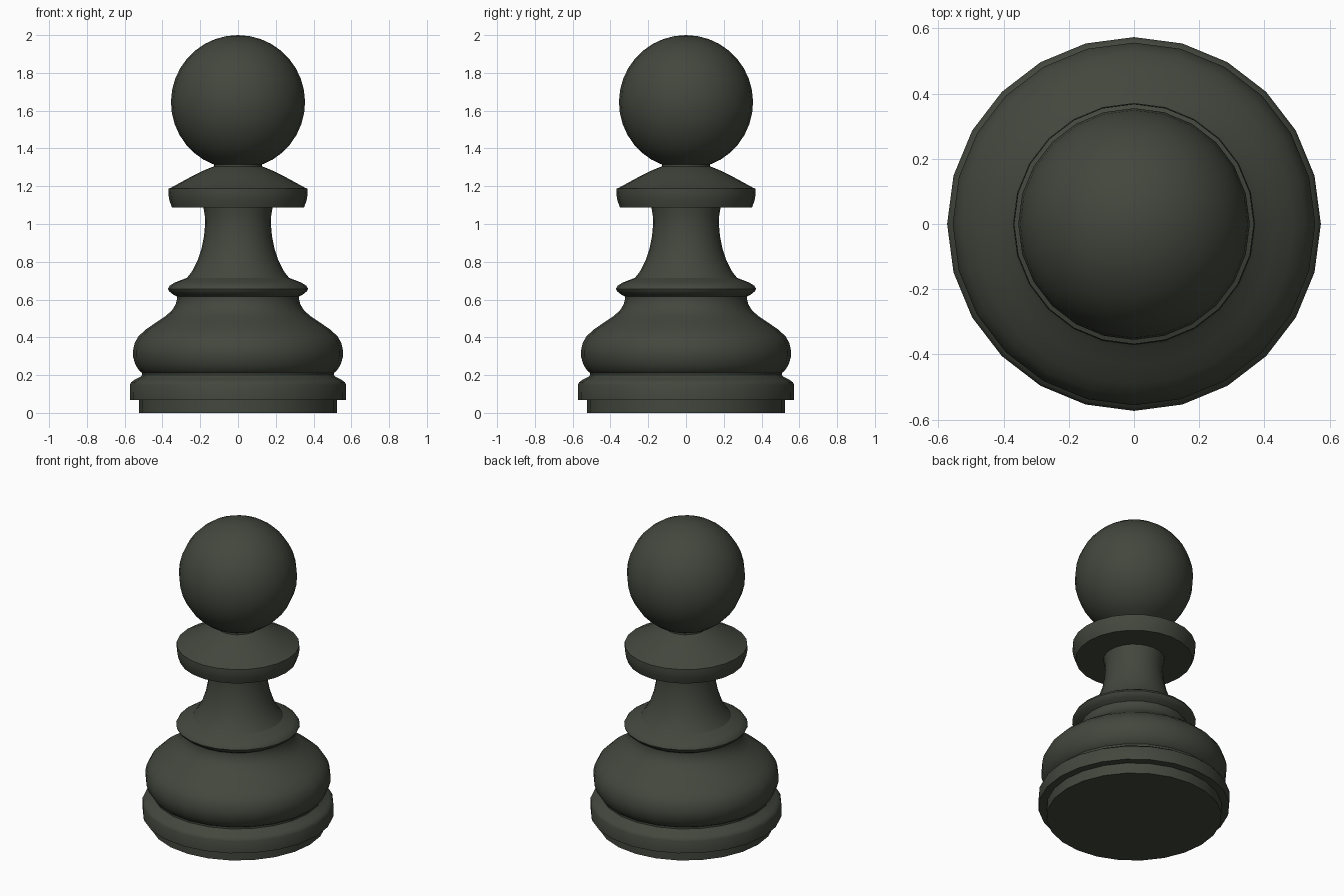
import bpy, bmesh, math

SIDES = 24

paint = bpy.data.materials.new("dark olive")
paint.diffuse_color = (0.056, 0.063, 0.047, 1.0)


def lathe(name, profile):
    """Spin a bottom-to-top (radius, height) profile around z."""
    bm = bmesh.new()
    rings = []
    for r, z in profile:
        if r < 1e-5:
            rings.append([bm.verts.new((0, 0, z))] * SIDES)
        else:
            rings.append([bm.verts.new((r * math.cos(2 * math.pi * k / SIDES),
                                        r * math.sin(2 * math.pi * k / SIDES), z))
                          for k in range(SIDES)])
    for low, high in zip(rings, rings[1:]):
        for k in range(SIDES):
            n = (k + 1) % SIDES
            corners = list(dict.fromkeys((low[k], low[n], high[n], high[k])))
            bm.faces.new(corners)
    mesh = bpy.data.meshes.new(name)
    bm.to_mesh(mesh)
    bm.free()
    mesh.materials.append(paint)
    mesh.shade_smooth()
    mesh.set_sharp_from_angle(angle=math.radians(35))
    obj = bpy.data.objects.new(name, mesh)
    bpy.context.collection.objects.link(obj)
    return obj


# Foot: recessed bottom, overhanging rim and rounded shoulder
lathe("base", [(0, 0), (0.525, 0), (0.525, 0.069), (0.572, 0.069), (0.573, 0.148),
               (0.565, 0.163), (0.545, 0.177), (0.518, 0.19), (0.508, 0.2), (0.508, 0.212)])

# Wide bulge drawing in to a waist
lathe("body", [(0.508, 0.212), (0.522, 0.222), (0.543, 0.255), (0.555, 0.295),
               (0.556, 0.33), (0.547, 0.37), (0.527, 0.405), (0.49, 0.44),
               (0.435, 0.478), (0.383, 0.513), (0.35, 0.542), (0.33, 0.575),
               (0.322, 0.605), (0.322, 0.615)])

# Rounded ring on the waist
lathe("waist_ring", [(0.322, 0.615), (0.345, 0.628), (0.365, 0.644), (0.371, 0.657),
                     (0.362, 0.673), (0.335, 0.69), (0.27, 0.715)])

# Flaring stem
lathe("stem", [(0.27, 0.715), (0.243, 0.75), (0.215, 0.805), (0.193, 0.87),
               (0.18, 0.935), (0.174, 1.0), (0.176, 1.045), (0.183, 1.087)])

# Collar disc with sloping top
lathe("collar", [(0.183, 1.087), (0.35, 1.087), (0.363, 1.125), (0.369, 1.16),
                 (0.368, 1.187), (0.355, 1.192), (0.245, 1.252), (0.18, 1.284),
                 (0.128, 1.305), (0.128, 1.315)])

# Ball head, an arc starting where it meets the collar
R, CZ, STEPS = 0.355, 1.645, 16
start = math.asin(0.128 / R)
arc = []
for i in range(STEPS + 1):
    a = start + (math.pi - start) * i / STEPS
    arc.append((max(0.0, R * math.sin(a)), CZ - R * math.cos(a)))
arc[-1] = (0, CZ + R)
lathe("head", [(0.128, 1.315)] + arc[1:])
